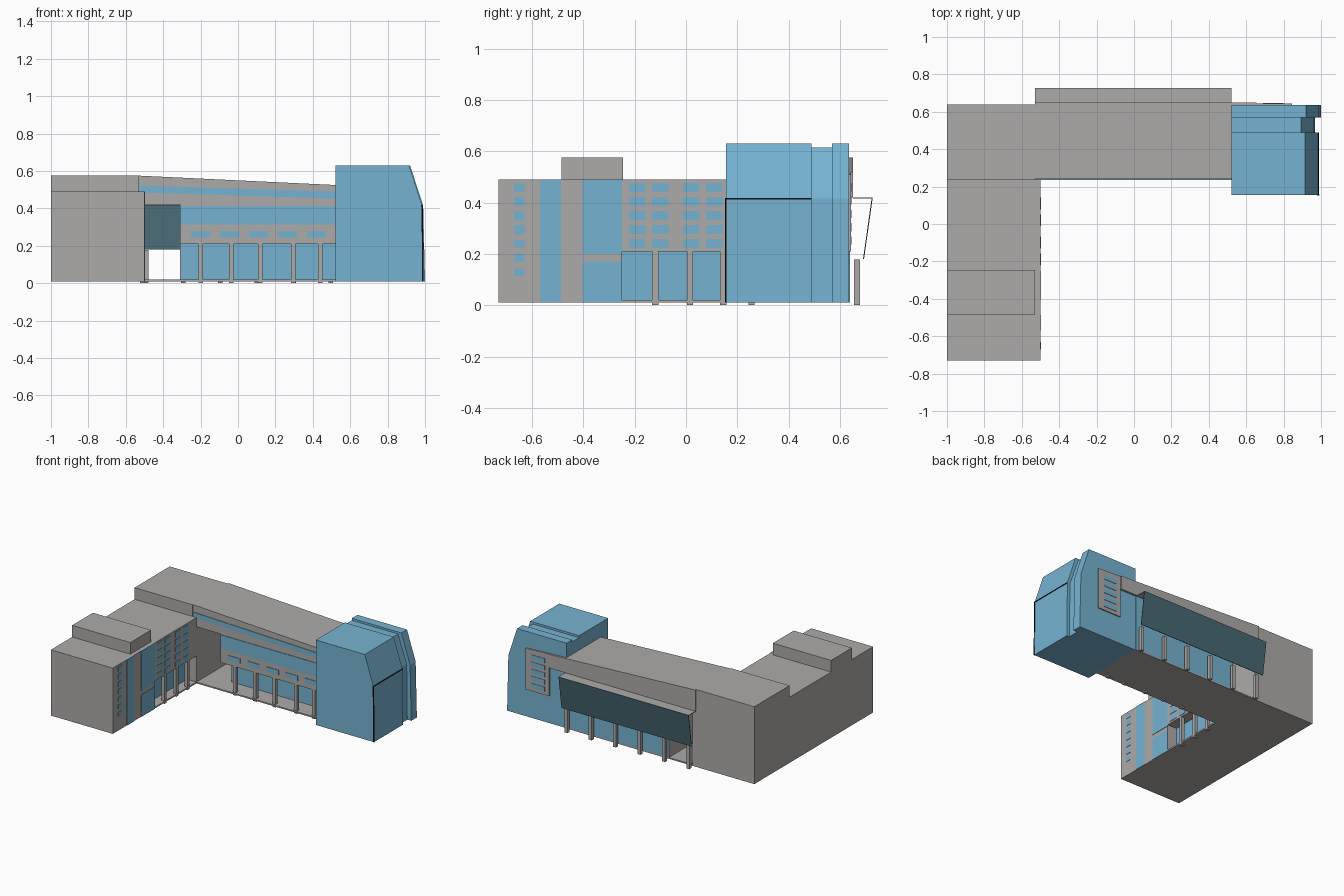
import bpy, bmesh, math


def material(name, rgb):
    m = bpy.data.materials.new(name)
    m.diffuse_color = (*rgb, 1)
    return m


GRAY = material("concrete_gray", (0.42, 0.41, 0.40))
BLUE = material("glass_blue", (0.18, 0.45, 0.64))
TEAL = material("dark_teal", (0.065, 0.14, 0.17))
BLACK = material("joint_black", (0.004, 0.004, 0.004))


def prism(name, profile, axis, a, b, mat):
    """Extrude a 2D profile along x (profile = y,z) or y (profile = x,z)."""
    bm = bmesh.new()
    place = (lambda p, t: (t, *p)) if axis == "x" else (lambda p, t: (p[0], t, p[1]))
    lo = [bm.verts.new(place(p, a)) for p in profile]
    hi = [bm.verts.new(place(p, b)) for p in profile]
    bm.faces.new(lo)
    bm.faces.new(hi[::-1])
    n = len(profile)
    for i in range(n):
        j = (i + 1) % n
        bm.faces.new((lo[j], lo[i], hi[i], hi[j]))
    bmesh.ops.recalc_face_normals(bm, faces=bm.faces)
    me = bpy.data.meshes.new(name)
    bm.to_mesh(me)
    bm.free()
    me.materials.append(mat)
    ob = bpy.data.objects.new(name, me)
    bpy.context.collection.objects.link(ob)
    return ob


def box(name, x0, x1, y0, y1, z0, z1, mat=GRAY):
    return prism(name, [(x0, z0), (x1, z0), (x1, z1), (x0, z1)], "y", y0, y1, mat)


def column(name, x, y, top, r=0.012):
    box(name, x - r, x + r, y - r, y + r, 0, top)


# West wing: solid south part, overhanging middle part, recessed glass ground floor
box("wing_south", -1, -0.5, -0.73, -0.25, 0.01, 0.49)
box("wing_upper", -1, -0.5, -0.25, 0.235, 0.21, 0.49)
box("wing_ground_core", -1, -0.58, -0.25, 0.235, 0.01, 0.21)
box("wing_ground_glass", -0.58, -0.575, -0.25, 0.235, 0.02, 0.21, BLUE)
box("wing_floor", -0.58, -0.5, -0.25, 0.235, 0.01, 0.02)
box("wing_roof_box", -1, -0.53, -0.485, -0.245, 0.49, 0.575)
for y in (-0.12, 0.015, 0.145):
    column("wing_column", -0.513, y, 0.21)


# Glass on the wing's east face
def east_glass(name, y0, y1, z0, z1, t=0.003, mat=BLUE):
    box(name, -0.5, -0.5 + t, y0, y1, z0, z1, mat)


east_glass("wing_glass_strip", -0.57, -0.487, 0.01, 0.49)
east_glass("wing_glass_low", -0.403, -0.25, 0.01, 0.17)
east_glass("wing_glass_high", -0.403, -0.25, 0.2, 0.49)
for row in range(5):
    z = 0.459 - row * 0.0545
    for y in (-0.19, -0.10, 0.02, 0.11):
        east_glass("wing_window", y - 0.032, y + 0.032, z - 0.018, z + 0.018)
for row in range(7):
    z = 0.459 - row * 0.055
    h = 0.018 if row < 4 else 0.015
    east_glass("wing_end_window", -0.67, -0.63, z - h, z + h)

# North building: west end, sloped-roof upper floors, mid floor, recessed ground floor
box("north_west_end", -1, -0.53, 0.235, 0.64, 0.01, 0.575)
box("passage_west_wall", -0.53, -0.5, 0.235, 0.64, 0.01, 0.42)
prism("north_upper", [(-0.53, 0.42), (0.52, 0.42), (0.52, 0.525), (-0.53, 0.575)],
      "y", 0.24, 0.65, GRAY)
box("north_middle", -0.31, 0.52, 0.243, 0.635, 0.21, 0.42)
box("north_ground_glass", -0.305, 0.52, 0.37, 0.64, 0.02, 0.21, BLUE)
box("passage_east_wall", -0.31, -0.305, 0.37, 0.64, 0.02, 0.21)
box("north_back_glass", -0.31, 0.52, 0.635, 0.64, 0.21, 0.42, BLUE)
box("north_floor", -0.5, 0.52, 0.235, 0.64, 0.01, 0.02)

# South facade glass bands, small windows and columns
prism("sloped_glass_band", [(-0.53, 0.485), (0.52, 0.452), (0.52, 0.49), (-0.53, 0.522)],
      "y", 0.236, 0.24, BLUE)
box("long_glass_band", -0.31, 0.52, 0.239, 0.243, 0.315, 0.414, BLUE)
for i in range(5):
    x = -0.2 + i * 0.155
    box("small_window", x - 0.05, x + 0.05, 0.239, 0.243, 0.245, 0.28, BLUE)
for x in (-0.2, -0.035, 0.12, 0.295, 0.44):
    column("south_column", x, 0.255, 0.21)

# Back canopy: thin roof, leaning dark screen and columns
box("canopy_roof", -0.53, 0.52, 0.65, 0.726, 0.416, 0.42)
prism("leaning_screen", [(0.69, 0.18), (0.694, 0.18), (0.728, 0.42), (0.724, 0.42)],
      "x", -0.53, 0.52, TEAL)
for i in range(6):
    column("back_column", -0.49 + i * 0.197, 0.667, 0.178)


# East glass tower: three slices with a groove between
def tower_slice(name, y0, y1, top, shift, foot):
    prism(name, [(0.52, 0.01), (foot, 0.01), (0.985 + shift, 0.415),
                 (0.915 + shift, top), (0.52, top)], "y", y0, y1, BLUE)


tower_slice("tower_main", 0.155, 0.49, 0.63, 0, 0.99)
tower_slice("tower_groove", 0.49, 0.57, 0.615, -0.022, 0.968)
tower_slice("tower_fin", 0.57, 0.635, 0.63, 0.005, 1.0)
# Dark joints framing the lower tower glass
box("tower_joint_top", 0.978, 0.988, 0.152, 0.49, 0.412, 0.418, BLACK)
prism("tower_joint_side", [(0.985, 0.01), (0.993, 0.01), (0.988, 0.415), (0.981, 0.415)],
      "y", 0.152, 0.158, BLACK)

# Gray cladding wrapping onto the tower's back, with a stack of windows
prism("back_band_end", [(0.52, 0.42), (0.655, 0.42), (0.655, 0.519), (0.52, 0.525)],
      "y", 0.63, 0.65, GRAY)
prism("back_plate", [(0.655, 0.21), (0.845, 0.21), (0.845, 0.51), (0.655, 0.519)],
      "y", 0.635, 0.643, GRAY)
for row in range(5):
    z = 0.46 - row * 0.052
    box("back_window", 0.69, 0.8, 0.643, 0.646, z - 0.016, z + 0.016, BLUE)
